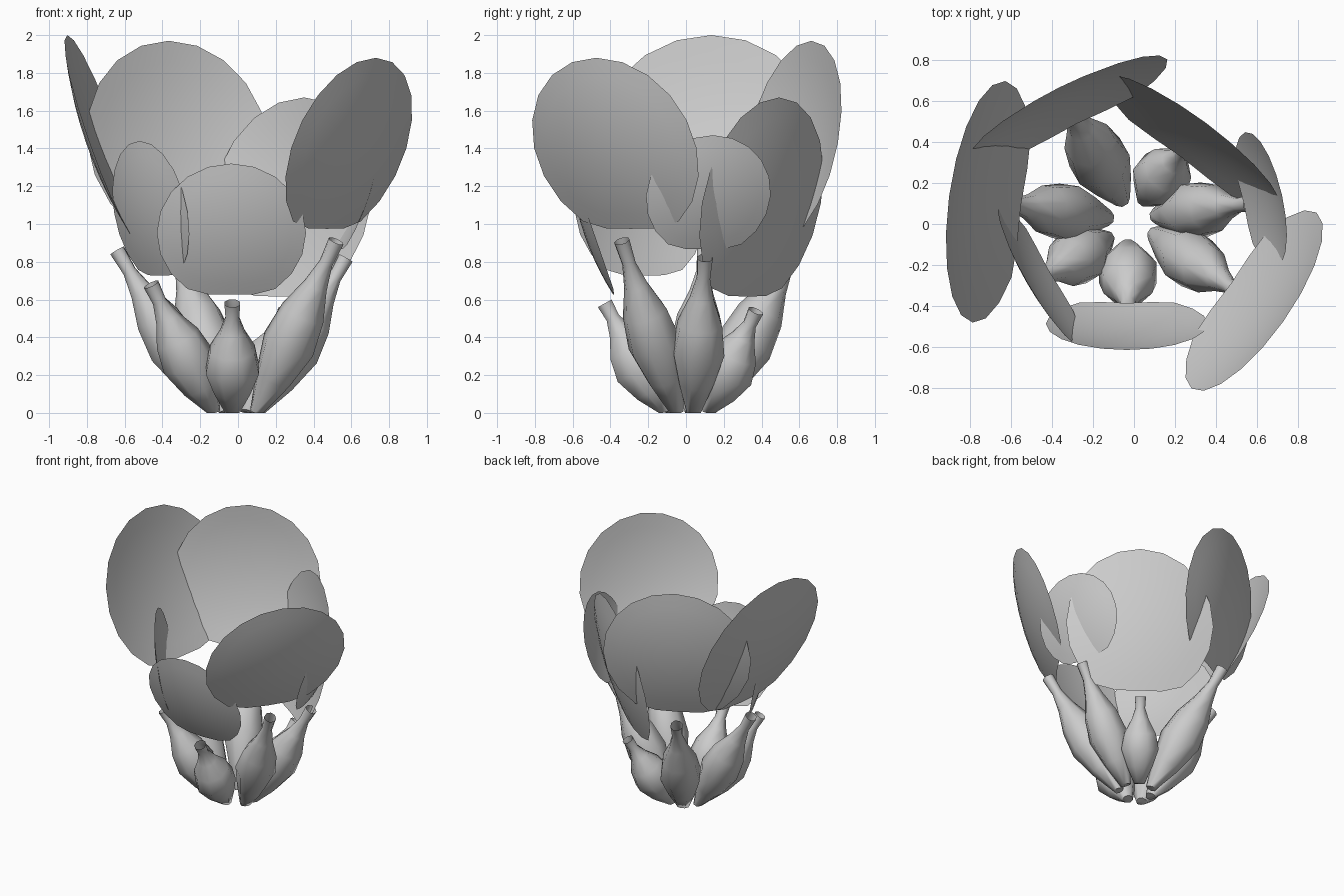
import bpy, bmesh, math
from mathutils import Vector

cube = bpy.data.objects.get("Cube")
if cube:
    bpy.data.objects.remove(cube, do_unlink=True)

grey = bpy.data.materials.new("light_grey")
grey.use_nodes = True
colour = (0.6, 0.6, 0.6, 1)
grey.diffuse_color = colour
grey.node_tree.nodes["Principled BSDF"].inputs["Base Color"].default_value = colour


def finish(bm, name):
    mesh = bpy.data.meshes.new(name)
    bm.to_mesh(mesh)
    bm.free()
    mesh.materials.append(grey)
    obj = bpy.data.objects.new(name, mesh)
    bpy.context.collection.objects.link(obj)
    bpy.ops.object.select_all(action='DESELECT')
    obj.select_set(True)
    bpy.context.view_layer.objects.active = obj
    bpy.ops.object.shade_smooth_by_angle(angle=math.radians(60))


def bridge(bm, low, high):
    n = len(low)
    for i in range(n):
        j = (i + 1) % n
        bm.faces.new((low[i], low[j], high[j], high[i]))


# Cupped petal: a shallow bowl with a flattened lower edge, leaning outward
def petal(name, start, end, z0, z1, lean, sides=20, rings=5):
    p, q = Vector((*start, 0)), Vector((*end, 0))
    half_w = (q - p).length / 2
    across = (q - p).normalized()
    outward = across.cross(Vector((0, 0, 1)))
    rise = (outward * lean + Vector((0, 0, z1 - z0))) / 2
    normal = across.cross(rise).normalized()
    centre = (p + q) / 2 + Vector((0, 0, (z0 + z1) / 2))
    floor = -0.88

    def place(u, v):
        bulge = 0.13 * half_w * (1 - u * u - v * v)
        height = (v - (1 + floor) / 2) / ((1 - floor) / 2)
        return centre + across * half_w * u + rise * height + normal * bulge

    bm = bmesh.new()
    loops = []
    for k in range(1, rings + 1):
        r = k / rings
        loops.append([bm.verts.new(place(
            r * math.cos(a), max(r * math.sin(a), floor * r)))
            for a in (math.tau * i / sides for i in range(sides))])
    hub = bm.verts.new(place(0, 0))
    for i in range(sides):
        bm.faces.new((hub, loops[0][i], loops[0][(i + 1) % sides]))
    for inner, outer in zip(loops, loops[1:]):
        bridge(bm, outer, inner)
    bmesh.ops.recalc_face_normals(bm, faces=bm.faces)
    finish(bm, name)


# Swollen pod: a low-poly bottle shape swept along its leaning axis
POD_PROFILE = [(0, .04), (.2, .098), (.4, .145), (.58, .122),
               (.74, .066), (.87, .037), (1, .043)]


def pod(name, foot, tip, girth=1.0, sides=8):
    a, b = Vector(foot), Vector(tip)
    axis = b - a
    turn = axis.to_track_quat('Z', 'Y')
    bm = bmesh.new()
    loops = []
    for t, r in POD_PROFILE:
        ring = []
        for i in range(sides):
            s = math.tau * (i + .5) / sides
            spoke = Vector((math.cos(s), math.sin(s), 0)) * r * girth
            co = a + axis * t + turn @ spoke
            co.z = max(co.z, 0)
            ring.append(bm.verts.new(co))
        loops.append(ring)
    for low, high in zip(loops, loops[1:]):
        bridge(bm, low, high)
    bm.faces.new(loops[0][::-1])
    finish(bm, name)


petal("left_large_petal", (-.64, .70), (-.80, -.48), .95, 2.0, .37)
petal("back_left_petal", (.16, .81), (-.80, .33), .95, 1.97, .21)
petal("back_right_petal", (.71, .09), (-.14, .72), .62, 1.67, .22)
petal("front_left_petal", (-.66, .09), (-.27, -.59), .73, 1.44, .13)
petal("front_petal", (-.43, -.495), (.36, -.495), .63, 1.32, .24)
petal("front_right_petal", (.29, -.81), (.90, .05), .98, 1.88, .33)
petal("right_small_petal", (.70, -.21), (.55, .45), .87, 1.47, .20)

pod("front_pod", (-.03, -.11, 0), (-.03, -.43, .58), 1.05)
pod("front_left_pod", (-.13, -.07, 0), (-.46, -.27, .68))
pod("left_pod", (-.13, .03, 0), (-.64, .10, .86))
pod("back_left_pod", (-.06, .12, 0), (-.33, .59, .89), 1.05)
pod("back_right_pod", (.05, .12, 0), (.25, .37, .54))
pod("right_pod", (.11, .04, 0), (.57, .10, .82))
pod("front_right_pod", (.10, -.05, 0), (.52, -.34, .91))
